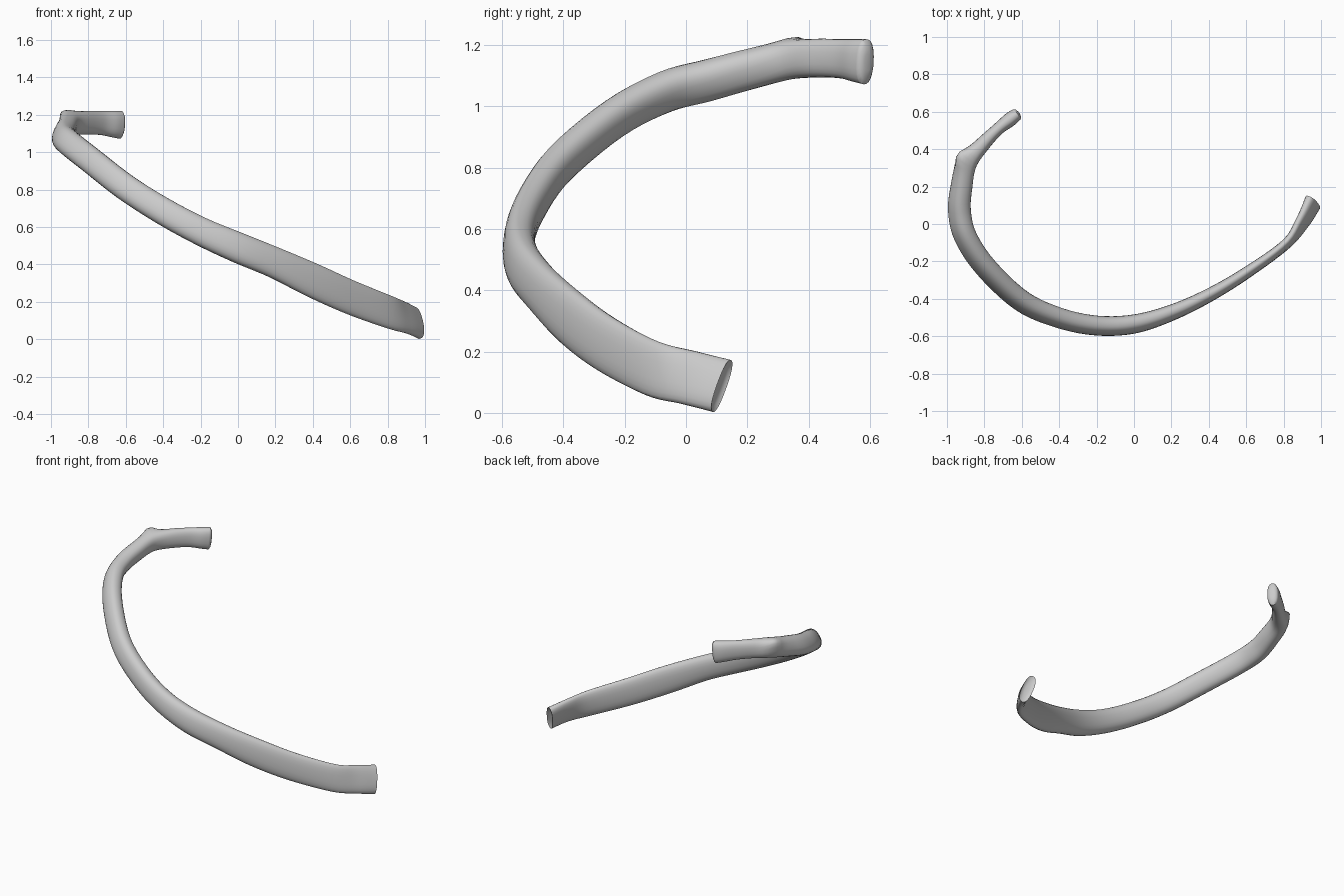
import bpy, bmesh
from math import sin, cos, pi, radians, exp, copysign
from mathutils import Vector

if "Cube" in bpy.data.objects:
    bpy.data.objects.remove(bpy.data.objects["Cube"])

# Stations along the bone: x, y, z, half height, half thickness, inward roll (deg)
STATIONS = [
    (0.957, 0.117, 0.088, 0.092, 0.036, 20),
    (0.90, 0.01, 0.115, 0.090, 0.029, 16),
    (0.81, -0.11, 0.145, 0.090, 0.026, 6),
    (0.60, -0.262, 0.225, 0.093, 0.031, 3),
    (0.40, -0.382, 0.315, 0.093, 0.036, 3),
    (0.20, -0.475, 0.408, 0.084, 0.042, 5),
    (0.00, -0.535, 0.490, 0.082, 0.049, 8),
    (-0.20, -0.543, 0.578, 0.076, 0.051, 10),
    (-0.40, -0.502, 0.685, 0.073, 0.052, 14),
    (-0.60, -0.412, 0.812, 0.071, 0.053, 22),
    (-0.79, -0.235, 0.960, 0.070, 0.053, 28),
    (-0.90, -0.07, 1.047, 0.070, 0.054, 30),
    (-0.933, 0.07, 1.085, 0.069, 0.055, 28),
    (-0.922, 0.20, 1.120, 0.066, 0.054, 22),
    (-0.893, 0.325, 1.150, 0.064, 0.052, 12),
    (-0.81, 0.425, 1.158, 0.063, 0.040, 0),
    (-0.73, 0.505, 1.156, 0.064, 0.033, 0),
    (-0.665, 0.557, 1.150, 0.071, 0.038, 0),
    (-0.628, 0.585, 1.146, 0.074, 0.034, 0),
]
STEPS, SIDES = 5, 24


def spline(a, b, c, d, t):
    """Catmull-Rom blend of one value."""
    return 0.5 * (2*b + (c - a)*t + (2*a - 5*b + 4*c - d)*t*t + (3*b - a - 3*c + d)*t**3)


def sample(i, t):
    n = len(STATIONS) - 1
    q = [STATIONS[min(max(i + k, 0), n)] for k in (-1, 0, 1, 2)]
    return [spline(*v, t) for v in zip(*q)]


path = [sample(i, s / STEPS) for i in range(len(STATIONS) - 1) for s in range(STEPS)]
path.append(list(STATIONS[-1]))
pts = [Vector(p[:3]) for p in path]

# Loft of soft-cornered oval sections
bm = bmesh.new()
rings = []
for i, p in enumerate(path):
    tan = (pts[min(i + 1, len(pts) - 1)] - pts[max(i - 1, 0)]).normalized()
    side = tan.cross(Vector((0, 0, 1))).normalized()
    up = side.cross(tan)
    r = radians(p[5])
    u, s = up * cos(r) + side * sin(r), side * cos(r) - up * sin(r)
    ring = []
    for k in range(SIDES):
        a = 2 * pi * k / SIDES
        ca, sa = cos(a), sin(a)
        w = copysign(abs(ca) ** 0.85, ca) * p[4]
        h = copysign(abs(sa) ** 0.85, sa) * p[3]
        ring.append(bm.verts.new(pts[i] + s * w + u * h))
    rings.append(ring)
for a, b in zip(rings, rings[1:]):
    for k in range(SIDES):
        m = (k + 1) % SIDES
        bm.faces.new((a[k], a[m], b[m], b[k]))


def cap(ring, depth, direction):
    """Close an end with an inset rim and a dished or domed middle."""
    c = sum((v.co for v in ring), Vector()) / SIDES
    prev = ring
    for f, d in ((0.8, 0.6), (0.4, 0.9)):
        cur = [bm.verts.new(c + (v.co - c) * f + direction * depth * d) for v in ring]
        for k in range(SIDES):
            m = (k + 1) % SIDES
            bm.faces.new((prev[k], prev[m], cur[m], cur[k]))
        prev = cur
    bm.faces.new(prev)


cap(rings[0], -0.012, (pts[0] - pts[1]).normalized())
cap(rings[-1], 0.016, (pts[-1] - pts[-2]).normalized())

# Small knob at the rear bend
knob = Vector((-0.935, 0.36, 1.19))
for v in bm.verts:
    v.co += Vector((-0.018, 0.02, 0.03)) * exp(-(v.co - knob).length_squared / 0.05 ** 2)

bmesh.ops.recalc_face_normals(bm, faces=bm.faces)
mesh = bpy.data.meshes.new("rib_bone")
bm.to_mesh(mesh)
bm.free()
rib = bpy.data.objects.new("rib_bone", mesh)
bpy.context.collection.objects.link(rib)
bpy.context.view_layer.objects.active = rib
rib.select_set(True)
bpy.ops.object.shade_smooth_by_angle(angle=radians(45))
